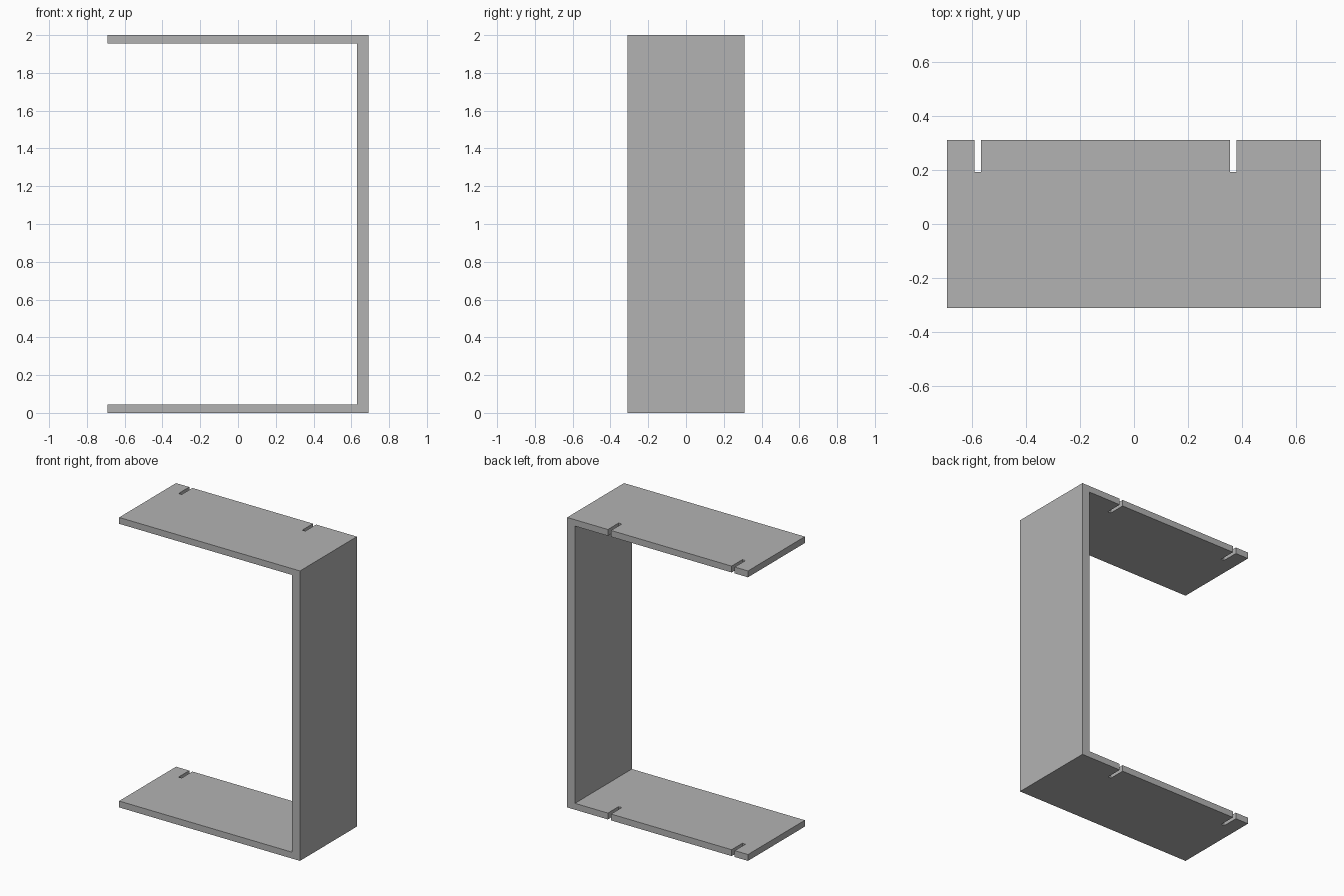
import bpy
import bmesh

if "Cube" in bpy.data.objects:
    bpy.data.objects.remove(bpy.data.objects["Cube"], do_unlink=True)

HALF_X, HALF_Y, HEIGHT = 0.69, 0.31, 2.0
SHELF, WALL = 0.044, 0.06          # panel thicknesses
SLOT_X = (-0.577, 0.367)           # slot centres
SLOT_WIDTH, SLOT_DEPTH = 0.024, 0.117

grey = bpy.data.materials.new("plain grey")
grey.use_nodes = True
colour = (0.45, 0.45, 0.45, 1)
grey.diffuse_color = colour
grey.node_tree.nodes["Principled BSDF"].inputs["Base Color"].default_value = colour


def add_prism(name, outline, y0, y1):
    """Extrude an outline in the xz plane from y0 to y1."""
    bm = bmesh.new()
    face = bm.faces.new([bm.verts.new((x, y0, z)) for x, z in outline])
    result = bmesh.ops.extrude_face_region(bm, geom=[face])
    moved = [v for v in result["geom"] if isinstance(v, bmesh.types.BMVert)]
    bmesh.ops.translate(bm, verts=moved, vec=(0, y1 - y0, 0))
    bmesh.ops.recalc_face_normals(bm, faces=bm.faces)
    mesh = bpy.data.meshes.new(name)
    bm.to_mesh(mesh)
    bm.free()
    mesh.materials.append(grey)
    obj = bpy.data.objects.new(name, mesh)
    bpy.context.collection.objects.link(obj)
    return obj


# C-shaped frame: bottom shelf, side wall and top shelf in one piece
inner = HALF_X - WALL
frame = add_prism("shelf_frame", [
    (-HALF_X, 0), (HALF_X, 0), (HALF_X, HEIGHT), (-HALF_X, HEIGHT),
    (-HALF_X, HEIGHT - SHELF), (inner, HEIGHT - SHELF),
    (inner, SHELF), (-HALF_X, SHELF)], -HALF_Y, HALF_Y)

# Slots through both shelves, open at the back edge
for i, x in enumerate(SLOT_X):
    left, right = x - SLOT_WIDTH / 2, x + SLOT_WIDTH / 2
    cutter = add_prism(f"slot_cutter_{i + 1}", [
        (left, -0.1), (right, -0.1), (right, HEIGHT + 0.1), (left, HEIGHT + 0.1)],
        HALF_Y - SLOT_DEPTH, HALF_Y + 0.1)
    cutter.hide_render = True
    cutter.hide_set(True)
    cut = frame.modifiers.new(f"slot_{i + 1}", "BOOLEAN")
    cut.operation = "DIFFERENCE"
    cut.solver = "EXACT"
    cut.object = cutter
